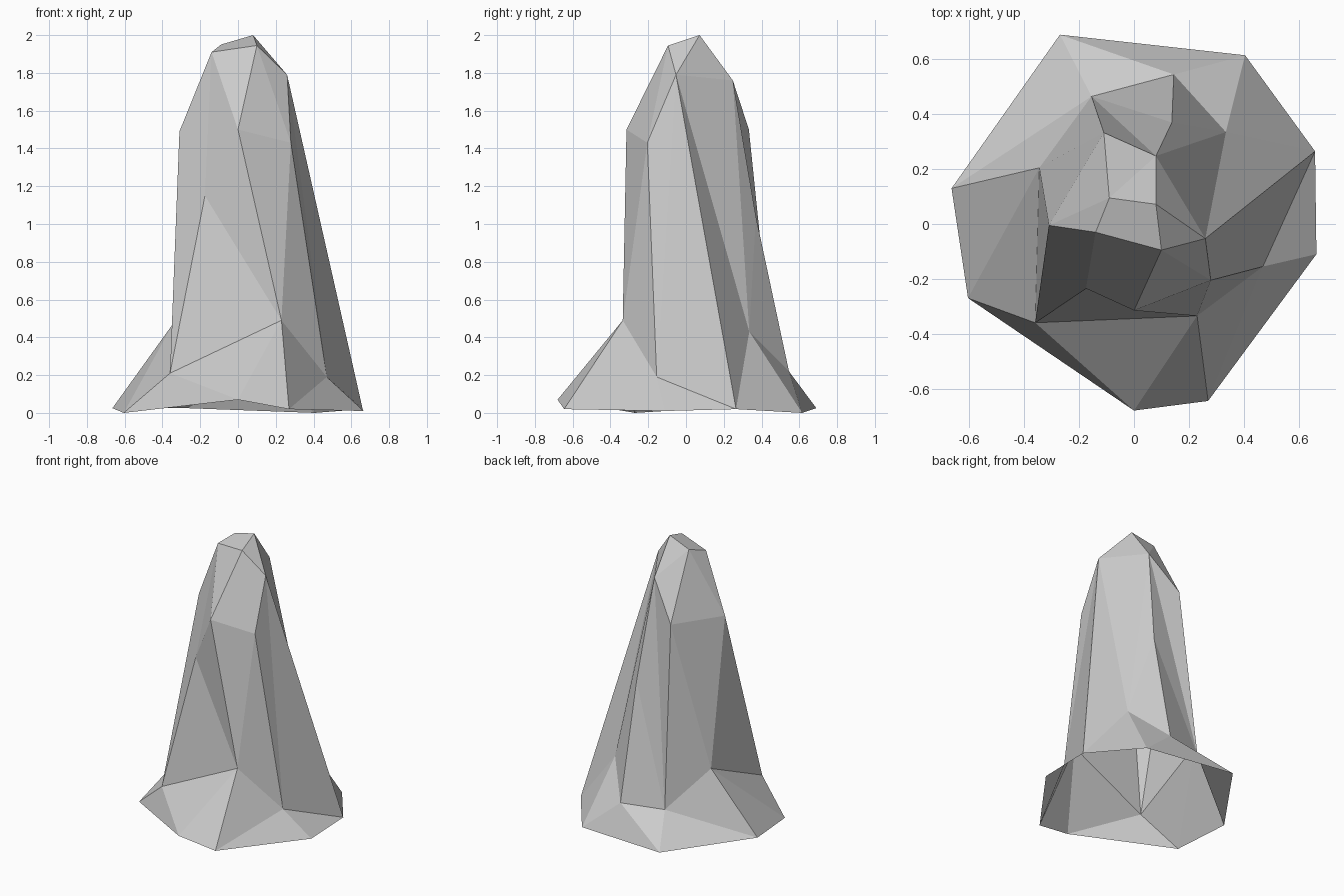
import bpy, bmesh

if "Cube" in bpy.data.objects:
    bpy.data.objects.remove(bpy.data.objects["Cube"])

bm = bmesh.new()


def ring(*points):
    return [bm.verts.new(p) for p in points]


def band(lower, upper, steps):
    """Zip two rings with triangles; each letter advances the lower or upper ring."""
    i = j = 0
    for s in steps:
        a, b = lower[i % len(lower)], upper[j % len(upper)]
        if s == "l":
            i += 1
            tri = (a, lower[i % len(lower)], b)
        else:
            j += 1
            tri = (a, upper[j % len(upper)], b)
        if len(set(tri)) == 3:
            bm.faces.new(tri)


# Rings run counter-clockwise seen from above, starting at the front left
foot = ring((0, -.68, .07), (.27, -.645, .02), (.665, -.11, .01), (.66, .265, .02),
            (.405, .615, 0), (-.27, .69, .025), (-.665, .13, .025), (-.605, -.27, 0))
waist = ring((-.36, -.36, .21), (.23, -.335, .49), (.47, -.155, .19), (.335, .335, .43),
             (.145, .545, .22), (-.155, .465, .22), (-.345, .205, .47))
shoulder = ring((-.175, -.235, 1.15), (0, -.315, 1.5), (.28, -.205, 1.43), (.26, -.053, 1.79),
                (.08, .248, 1.76), (-.11, .333, 1.5), (-.31, -.005, 1.49))
tip = ring((-.14, -.03, 1.91), (.1, -.095, 1.945), (.08, .072, 2), (-.09, .095, 1.95))
back_notch = bm.verts.new((.138, .37, 1.04))

# The right ridge runs down to the foot, so that foot corner joins the waist ring
waist.insert(3, foot[3])
shaft_top = shoulder[:5] + [back_notch] + shoulder[4:]

# Flared skirt, shaft, crown and flat tip (open underneath)
band(foot, waist, "ulullu" + "ul" * 5)
band(waist, shaft_top, "luululluulluululu")
band(shoulder, tip, "lullulullul")
bm.faces.new(tip)

mesh = bpy.data.meshes.new("rock_spire")
bm.to_mesh(mesh)
bm.free()
rock = bpy.data.objects.new("rock_spire", mesh)
bpy.context.collection.objects.link(rock)
